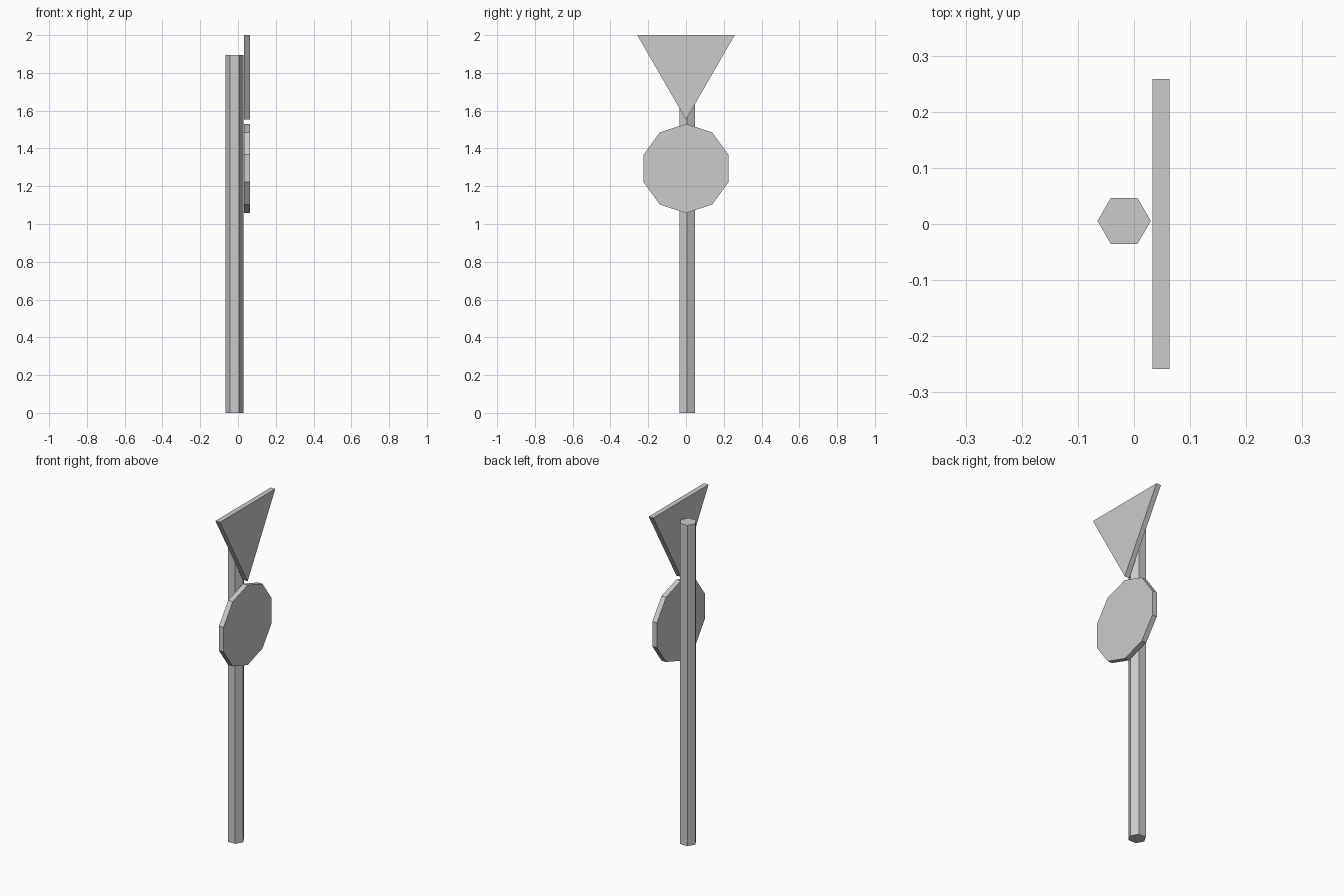
import bpy, bmesh
from math import cos, sin, pi
from mathutils import Vector

if "Cube" in bpy.data.objects:
    bpy.data.objects.remove(bpy.data.objects["Cube"])


def prism(name, sides, radius, start, base, u, v, extrude):
    """Regular polygon in the u/v plane at base, extruded into a solid."""
    base, u, v = Vector(base), Vector(u), Vector(v)
    bm = bmesh.new()
    angles = [start + 2 * pi * i / sides for i in range(sides)]
    face = bm.faces.new([bm.verts.new(base + radius * (cos(a) * u + sin(a) * v))
                         for a in angles])
    result = bmesh.ops.extrude_face_region(bm, geom=[face], use_keep_orig=True)
    moved = [g for g in result["geom"] if isinstance(g, bmesh.types.BMVert)]
    bmesh.ops.translate(bm, verts=moved, vec=Vector(extrude))
    bmesh.ops.recalc_face_normals(bm, faces=bm.faces)
    mesh = bpy.data.meshes.new(name)
    bm.to_mesh(mesh)
    bm.free()
    obj = bpy.data.objects.new(name, mesh)
    bpy.context.collection.objects.link(obj)
    return obj


X, Y, Z = (1, 0, 0), (0, 1, 0), (0, 0, 1)

# Hexagonal pole
prism("pole", 6, 0.0475, 0, (-0.0175, 0.0055, 0), X, Y, (0, 0, 1.895))

# Sign plates facing +x: point-down triangle and ten-sided disc
plate_x, thickness = 0.033, (0.03, 0, 0)
prism("triangle_sign", 3, 0.298, -pi / 2, (plate_x, 0, 1.851), Y, Z, thickness)
prism("round_sign", 10, 0.236, pi / 2, (plate_x, 0, 1.294), Y, Z, thickness)
